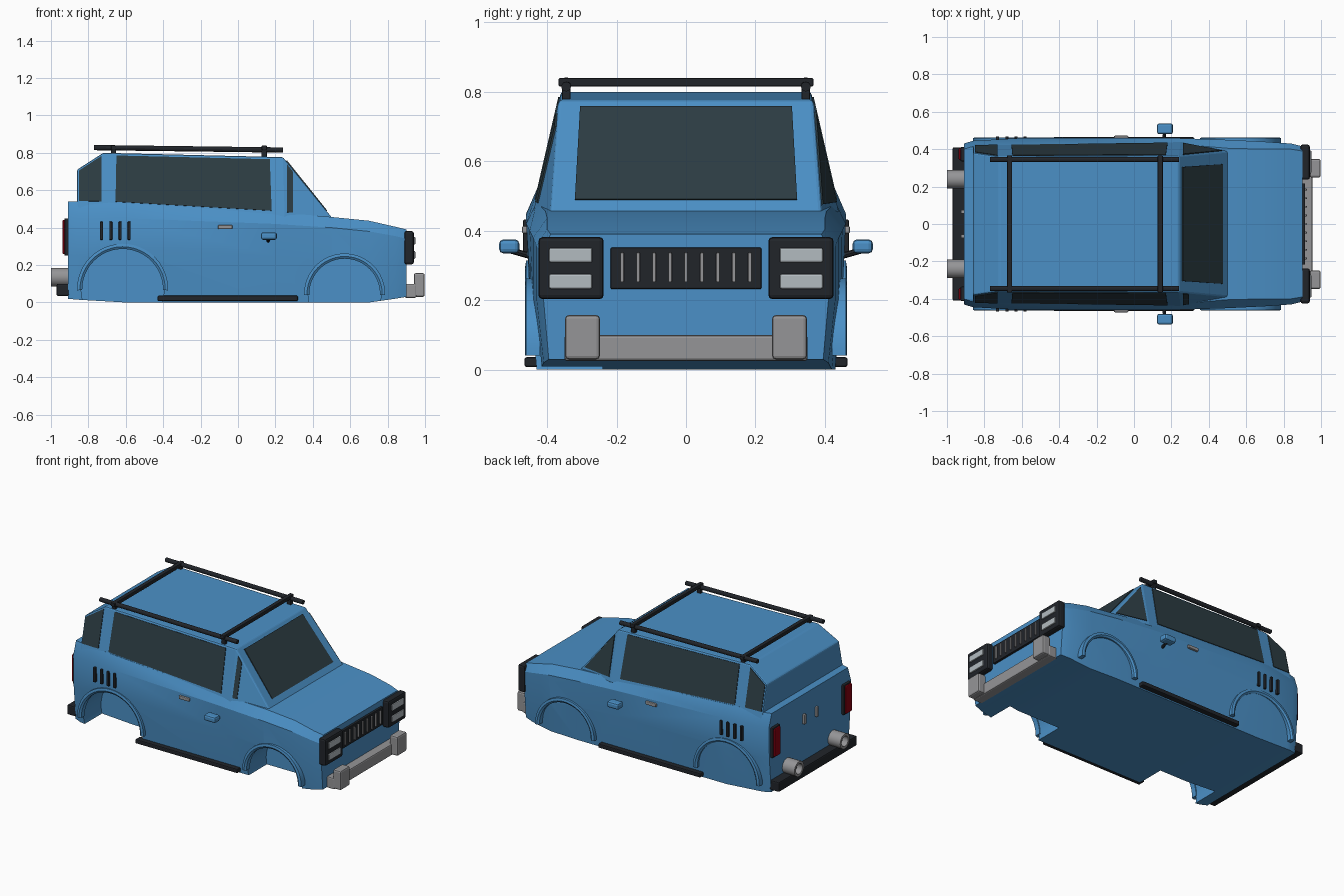
import bpy, bmesh, math
from mathutils import Vector

if "Cube" in bpy.data.objects:
    bpy.data.objects.remove(bpy.data.objects["Cube"])


def mat(name, r, g, b):
    m = bpy.data.materials.new(name)
    m.diffuse_color = (r, g, b, 1)
    m.use_nodes = True
    m.node_tree.nodes["Principled BSDF"].inputs["Base Color"].default_value = m.diffuse_color
    return m


BLUE = mat("blue_paint", 0.07, 0.28, 0.57)
GLASS = mat("dark_glass", 0.025, 0.045, 0.055)
DARK = mat("dark_trim", 0.015, 0.018, 0.023)
RED = mat("red_lens", 0.25, 0.0, 0.005)
LENS = mat("clear_lens", 0.45, 0.5, 0.53)
GREY = mat("grey_metal", 0.3, 0.3, 0.31)


def finish(name, bm, material, bevel=0.0, smooth=False):
    bmesh.ops.recalc_face_normals(bm, faces=bm.faces[:])
    me = bpy.data.meshes.new(name)
    bm.to_mesh(me)
    bm.free()
    ob = bpy.data.objects.new(name, me)
    bpy.context.collection.objects.link(ob)
    me.materials.append(material)
    if bevel:
        b = ob.modifiers.new("bevel", 'BEVEL')
        b.width, b.segments, b.limit_method = bevel, 2, 'ANGLE'
    if smooth:
        bpy.ops.object.select_all(action='DESELECT')
        ob.select_set(True)
        bpy.context.view_layer.objects.active = ob
        bpy.ops.object.shade_smooth_by_angle(angle=math.radians(25))
    return ob


def box(name, x, y, z, material, bevel=0.006):
    """Box from (min, max) pairs."""
    bm = bmesh.new()
    bmesh.ops.create_cube(bm, size=1)
    for v in bm.verts:
        v.co = [a[0] + (c + 0.5) * (a[1] - a[0]) for c, a in zip(v.co, (x, y, z))]
    return finish(name, bm, material, bevel)


def rod(name, a, b, r, material, sides=12):
    a, b = Vector(a), Vector(b)
    bm = bmesh.new()
    bmesh.ops.create_cone(bm, cap_ends=True, segments=sides, radius1=r, radius2=r, depth=(b - a).length)
    q = (b - a).to_track_quat('Z', 'Y')
    for v in bm.verts:
        v.co = q @ v.co + (a + b) / 2
    return finish(name, bm, material, 0, True)


def swept_ring(name, section, center, axis, a0, a1, n, material):
    """Sweep a (radius, along-axis) section around the x or y axis."""
    bm = bmesh.new()
    rings = []
    for i in range(n + 1):
        t = a0 + (a1 - a0) * i / n
        c, s = math.cos(t), math.sin(t)
        off = [(r * c, d, r * s) if axis == 'y' else (d, r * c, r * s) for r, d in section]
        rings.append([bm.verts.new(Vector(center) + Vector(o)) for o in off])
    k = len(section)
    for p, q in zip(rings, rings[1:]):
        for j in range(k):
            bm.faces.new((p[j], p[(j + 1) % k], q[(j + 1) % k], q[j]))
    if a1 - a0 < 6.28:
        bm.faces.new(rings[0])
        bm.faces.new(rings[-1])
    else:
        bmesh.ops.remove_doubles(bm, verts=bm.verts[:], dist=1e-5)
    return finish(name, bm, material, 0, True)


# Lower body: lofted cross-sections (x, then y/z of sill, side, shoulder, top edge)
sections = [
    (-0.91, (.405, .02), (.425, .25), (.43, .45), (.40, .54)),
    (-0.86, (.42, .015), (.44, .25), (.445, .455), (.415, .54)),
    (-0.60, (.43, 0), (.452, .25), (.46, .45), (.425, .53)),
    (0.20, (.43, 0), (.452, .25), (.46, .42), (.43, .483)),
    (0.50, (.43, 0), (.448, .23), (.45, .40), (.405, .457)),
    (0.70, (.42, 0), (.44, .20), (.44, .38), (.40, .437)),
    (0.84, (.41, .02), (.43, .20), (.43, .355), (.40, .405)),
    (0.90, (.395, .03), (.41, .20), (.415, .34), (.39, .39)),
]
bm = bmesh.new()
rings = []
for x, *half in sections:
    loop = [(y, z) for y, z in half] + [(-y, z) for y, z in reversed(half)]
    rings.append([bm.verts.new((x, y, z)) for y, z in loop])
for p, q in zip(rings, rings[1:]):
    for j in range(8):
        bm.faces.new((p[j], p[(j + 1) % 8], q[(j + 1) % 8], q[j]))
bm.faces.new(rings[0])
bm.faces.new(rings[-1])
body = finish("lower_body", bm, BLUE)

# Wheel wells cut into the body, and arch lips
for label, cx, cz, r in (("rear", -.617, .07, .222), ("front", .57, .045, .195)):
    for s in (1, -1):
        cutter = rod("well_cutter", (cx, s * .24, cz), (cx, s * .6, cz), r, BLUE, 40)
        mod = body.modifiers.new("well", 'BOOLEAN')
        mod.operation, mod.solver, mod.object = 'DIFFERENCE', 'EXACT', cutter
        bpy.context.view_layer.objects.active = body
        bpy.ops.object.modifier_apply(modifier="well")
        bpy.data.objects.remove(cutter)
        section = [(r - .006, s * .42), (r - .006, s * .455), (r + .006, s * .463),
                   (r + .022, s * .46), (r + .022, s * .42)]
        swept_ring(label + "_arch_lip", section, (cx, 0, cz), 'y', -.02, math.pi + .02, 24, BLUE)
bpy.ops.object.select_all(action='DESELECT')
body.select_set(True)
bpy.context.view_layer.objects.active = body
bpy.ops.object.shade_smooth_by_angle(angle=math.radians(25))


# Cabin: hull of its corner points
def side_y(x, z):
    return .42 - .23 * (z - .54) - .2 * max(0, x - .25)


bm = bmesh.new()
for x, z in ((-.86, .45), (-.86, .71), (-.72, .80), (.24, .777), (.25, .45), (.505, .45)):
    for s in (1, -1):
        bm.verts.new((x, s * side_y(x, z), z))
bmesh.ops.convex_hull(bm, input=bm.verts[:])
bmesh.ops.dissolve_limit(bm, angle_limit=.03, verts=bm.verts[:], edges=bm.edges[:])
finish("cabin", bm, BLUE, .008)


# Windows: thin panels lying on the cabin
def panel(name, pts):
    bm = bmesh.new()
    bm.faces.new([bm.verts.new(p) for p in pts])
    ob = finish(name, bm, GLASS)
    m = ob.modifiers.new("thickness", 'SOLIDIFY')
    m.thickness, m.offset = .008, 0


for s in (1, -1):
    quarter = [(.262, .482), (.262, .742), (.47, .476)] if s > 0 else \
        [(.262, .482), (.262, .738), (.292, .70), (.292, .48)]
    for name, outline in (
            ("rear_side_window", [(-.85, .542), (-.85, .705), (-.73, .783), (-.73, .54)]),
            ("side_window", [(-.655, .538), (-.65, .785), (.17, .765), (.18, .49)]),
            ("quarter_window", quarter)):
        panel(name, [(x, s * side_y(x, z), z) for x, z in outline])
panel("windshield", [(x, y, z) for x, y, z in (
    (.259, -.305, .757), (.259, .305, .757), (.474, .32, .489), (.474, -.32, .489))])

# Roof rack
for s in (1, -1):
    rod("roof_rail", (-.77, s * .345, .828), (.24, s * .345, .815), .014, DARK)
for x in (-.665, .14):
    box("roof_crossbar", (x - .014, x + .014), (-.367, .367), (.815, .84), DARK, .005)
    for s in (1, -1):
        box("rack_foot", (x - .014, x + .014), (s * .345 - .012, s * .345 + .012), (.77, .82), DARK, .003)

# Side details
for s in (1, -1):
    def side(a, b):
        return tuple(sorted((s * a, s * b)))
    box("side_step", (-.43, .32), side(.415, .465), (.008, .036), DARK)
    for x in (-.73, -.68, -.63, -.582):
        box("side_vent", (x - .008, x + .008), side(.43, .469), (.335, .432), DARK, .003)
    box("door_handle", (-.107, -.03), side(.44, .472), (.392, .414), GREY, .005)
    rod("mirror_stalk", (.16, s * .44, .325), (.165, s * .51, .345), .009, DARK, 8)
    box("mirror", (.123, .208), side(.48, .538), (.335, .375), BLUE, .012)

    # Headlights and front bumper blocks
    box("headlight_housing", (.89, .94), side(.237, .425), (.203, .382), DARK, .012)
    for z in (.233, .309):
        box("headlight", (.92, .948), side(.27, .394), (z, z + .042), LENS, .005)
    box("bumper_block", (.94, .998), side(.248, .348), (.03, .157), GREY, .01)

    # Tail lights and exhausts
    box("tail_light_frame", (-.928, -.89), side(.335, .412), (.25, .45), DARK, .006)
    box("tail_light", (-.938, -.92), side(.343, .405), (.258, .442), RED, .006)
    swept_ring("exhaust_pipe", [(.05, .0), (.05, .09), (.034, .09), (.034, .0)],
               (-1, s * .24, .135), 'x', 0, 2 * math.pi, 20, GREY)
    rod("exhaust_core", (-.96, s * .24, .135), (-.9, s * .24, .135), .036, DARK, 20)
    box("tailgate_handle", (-.925, -.9), side(.055, .075), (.345, .41), GREY, .004)

# Grille and bumpers
box("grille", (.885, .915), (-.217, .217), (.232, .352), DARK, .004)
for i in range(9):
    y = (i - 4) * .046
    box("grille_bar", (.905, .924), (y - .005, y + .005), (.252, .337), GREY, .002)
box("front_bumper", (.89, .955), (-.35, .35), (.025, .1), GREY, .008)
box("rear_bumper", (-.97, -.9), (-.41, .41), (.035, .1), DARK, .008)
